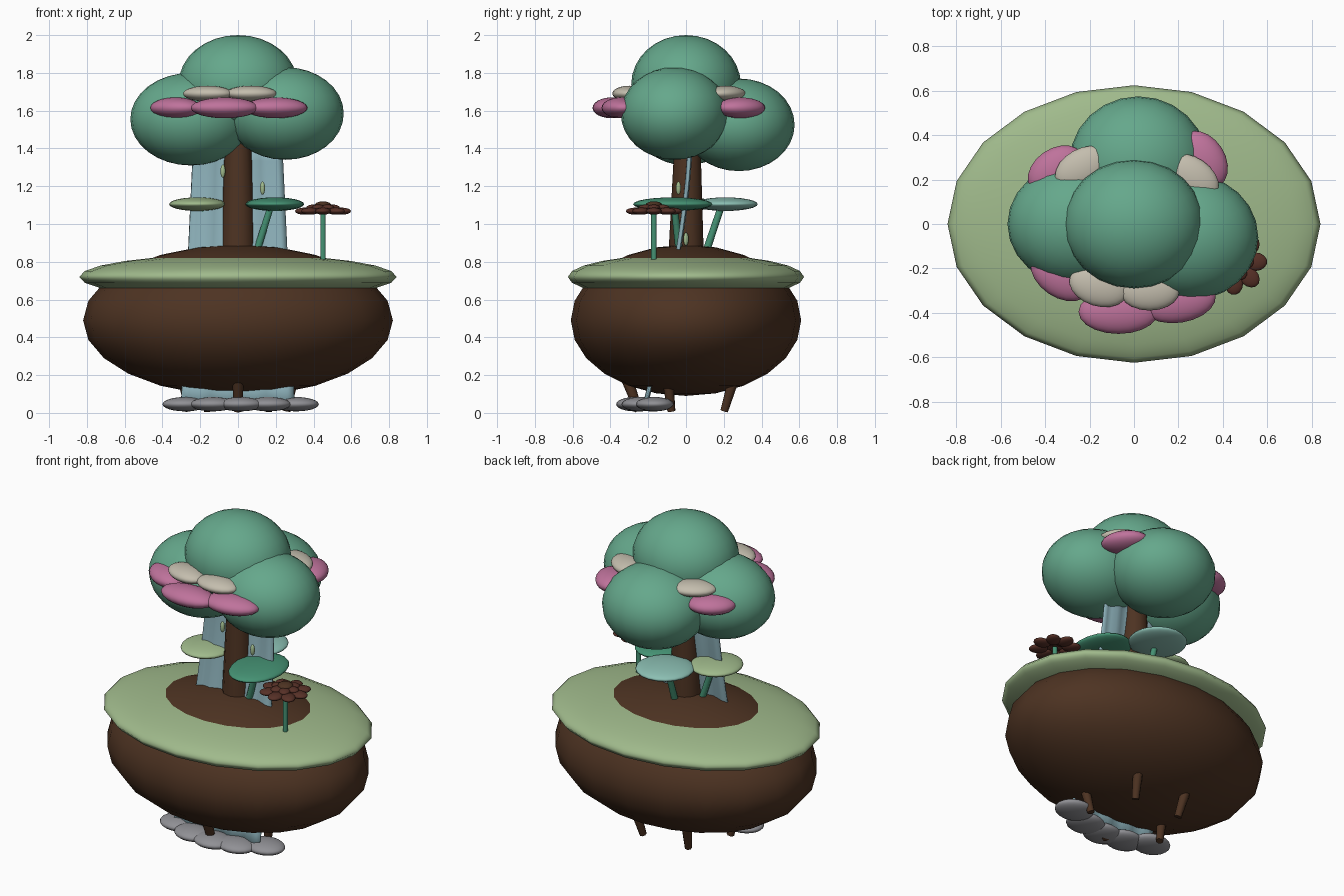
import bpy, bmesh, math
from mathutils import Vector

cube = bpy.data.objects.get("Cube")
if cube:
    bpy.data.objects.remove(cube)


def material(name, rgb):
    m = bpy.data.materials.new(name)
    m.use_nodes = True
    m.diffuse_color = (*rgb, 1)
    m.node_tree.nodes["Principled BSDF"].inputs["Base Color"].default_value = (*rgb, 1)
    return m


GRASS = material("moss green", (.35, .49, .26))
SOIL = material("dark brown", (.075, .033, .016))
CANOPY = material("sea green", (.13, .39, .26))
STEM = material("deep green", (.06, .29, .175))
TEAL = material("pale teal", (.26, .52, .45))
PINK = material("blossom pink", (.52, .17, .33))
CREAM = material("cream", (.55, .51, .42))
STONE = material("stone grey", (.28, .28, .30))
WATER = material("water blue", (.26, .43, .48))
MAROON = material("maroon", (.095, .03, .02))


def finish(name, bm, mat, angle=60):
    mesh = bpy.data.meshes.new(name)
    bm.to_mesh(mesh)
    bm.free()
    mesh.materials.append(mat)
    ob = bpy.data.objects.new(name, mesh)
    bpy.context.collection.objects.link(ob)
    bpy.ops.object.select_all(action='DESELECT')
    ob.select_set(True)
    bpy.context.view_layer.objects.active = ob
    bpy.ops.object.shade_smooth_by_angle(angle=math.radians(angle))
    return ob


def ellipsoid(name, centre, radii, mat, turn=0, segs=20, rings=12):
    bm = bmesh.new()
    bmesh.ops.create_uvsphere(bm, u_segments=segs, v_segments=rings, radius=1)
    ob = finish(name, bm, mat)
    ob.location, ob.scale = centre, radii
    ob.rotation_euler.z = turn
    return ob


def rod(name, start, end, r1, r2, mat, segs=10):
    a, b = Vector(start), Vector(end)
    bm = bmesh.new()
    bmesh.ops.create_cone(bm, cap_ends=True, segments=segs, radius1=r1,
                          radius2=r2, depth=(b - a).length)
    ob = finish(name, bm, mat, 45)
    ob.location = (a + b) / 2
    ob.rotation_mode = 'QUATERNION'
    ob.rotation_quaternion = (b - a).to_track_quat('Z', 'Y')
    return ob


# Floating island
ellipsoid("soil", (0, 0, .49), (.82, .61, .40), SOIL)
ellipsoid("grass_rim", (0, 0, .72), (.84, .625, .12), GRASS)

# Roots under the island
for i in range(5):
    a = math.radians(-90 + 72 * i)
    x, y = math.cos(a), math.sin(a)
    rod(f"root_{i + 1}", (.31 * x, .32 * y, .2), (.27 * x, .25 * y, .01),
        .032, .022, SOIL, 8)

# Stepping stones under the island
for i in range(5):
    x = -.28 + .147 * i
    ellipsoid(f"stone_{i + 1}", (x, -.27 + 1.1 * x * x, .046), (.12, .1, .038), STONE)

# Tree
rod("trunk", (0, 0, .8), (0, .01, 1.6), .095, .062, SOIL, 12)
for name, centre, radii in (
        ("canopy_top", (0, 0, 1.74), (.315, .29, .26)),
        ("canopy_west", (-.25, 0, 1.555), (.32, .28, .245)),
        ("canopy_east", (.25, -.06, 1.585), (.31, .285, .245)),
        ("canopy_back", (.02, .28, 1.525), (.31, .295, .245))):
    ellipsoid(name, centre, radii, CANOPY, segs=24, rings=16)

# Blossom clusters
for i, (x, y, w, turn) in enumerate((
        (-.07, -.395, .18, 0), (.2, -.345, .17, .15), (-.33, -.23, .15, -.6),
        (-.35, .24, .14, .6), (.31, .29, .14, -1.0))):
    ellipsoid(f"pink_blossom_{i + 1}", (x, y, 1.615), (w, .1, .055), PINK, turn)
for i, (x, y, turn) in enumerate((
        (-.16, -.28, -.3), (.07, -.3, 0), (-.23, .25, .5), (.26, .21, -.6))):
    ellipsoid(f"cream_blossom_{i + 1}", (x, y, 1.69), (.135, .09, .042), CREAM, turn)

# Waterfall sheet, widening and drifting forward as it falls
bm = bmesh.new()
rows, cols = 16, 16
grid = []
for r in range(rows + 1):
    t = r / rows
    half = .235 + .065 * t
    grid.append([bm.verts.new(((2 * c / cols - 1) * half,
                               .015 - .235 * t ** 1.5 + .008 * math.sin(c * 1.6),
                               1.42 - 1.37 * t))
                 for c in range(cols + 1)])
for r in range(rows):
    for c in range(cols):
        bm.faces.new((grid[r][c], grid[r + 1][c], grid[r + 1][c + 1], grid[r][c + 1]))
water = finish("waterfall", bm, WATER)
solid = water.modifiers.new("thickness", 'SOLIDIFY')
solid.thickness = .012

# Broad leaves on slanted stems
for name, x, y, rx, ry, mat in (
        ("moss_leaf", -.215, 0, .15, .16, GRASS),
        ("green_leaf", .195, -.07, .155, .21, STEM),
        ("teal_leaf", 0, .21, .17, .17, TEAL)):
    ellipsoid(name, (x, y, 1.105), (rx, ry, .036), mat)
    rod(name + "_stem", (x * .5, y * .5, .85), (x * .9, y * .9, 1.1), .02, .018, STEM)

# Buds beside the trunk
for i, spot in enumerate(((.13, -.04, 1.19), (-.08, -.04, 1.28), (.1, 0, .92))):
    ellipsoid(f"bud_{i + 1}", spot, (.014, .014, .035), GRASS, segs=10, rings=8)

# Flower with a ring of petals
fx, fy = .45, -.17
rod("flower_stem", (fx, fy, .78), (fx, fy, 1.07), .015, .015, STEM)
for i in range(8):
    a = i * math.tau / 8
    ellipsoid(f"petal_{i + 1}", (fx + .095 * math.cos(a), fy + .095 * math.sin(a), 1.068),
              (.055, .042, .019), MAROON, a, 14, 8)
for i in range(6):
    a = i * math.tau / 6
    ellipsoid(f"inner_petal_{i + 1}", (fx + .05 * math.cos(a), fy + .05 * math.sin(a), 1.087),
              (.04, .033, .016), MAROON, a, 14, 8)
ellipsoid("flower_heart", (fx, fy, 1.1), (.045, .045, .02), SOIL, segs=14, rings=8)
